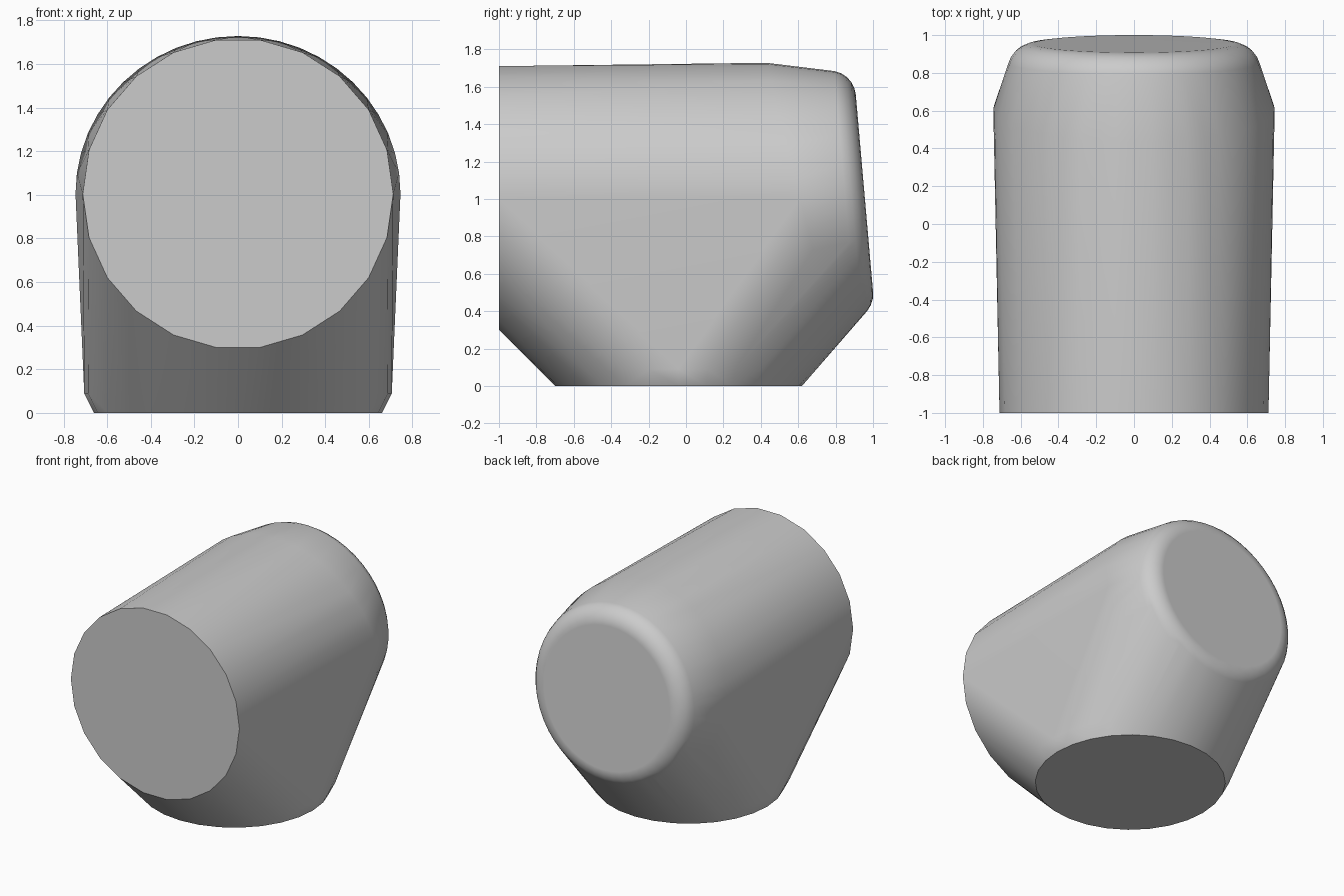
import bpy
import bmesh
from math import cos, sin, pi, radians
from mathutils import Vector

cube = bpy.data.objects.get("Cube")
if cube:
    bpy.data.objects.remove(cube, do_unlink=True)

grey = bpy.data.materials.new("plain grey")
grey.use_nodes = True
grey.diffuse_color = (0.6, 0.6, 0.6, 1)
grey.node_tree.nodes["Principled BSDF"].inputs["Base Color"].default_value = grey.diffuse_color


def ring(bm, centre_y, centre_z, radius, sides, tilt):
    """Circle of points; tilt 0 faces +y, 90 degrees faces +z."""
    up = Vector((0, -sin(tilt), cos(tilt)))
    for i in range(sides):
        a = 2 * pi * i / sides
        p = Vector((0, centre_y, centre_z)) + Vector((radius * cos(a), 0, 0)) + up * radius * sin(a)
        bm.verts.new(p)


bm = bmesh.new()

# Flat front end and the wider tilted shoulder
ring(bm, -1.0, 1.005, 0.712, 22, 0)
ring(bm, 0.61, 1.005, 0.745, 48, radians(14))

# Foot with a small chamfer
ring(bm, -0.04, 0.0, 0.66, 28, radians(90))
ring(bm, -0.04, 0.09, 0.705, 28, radians(90))

# Tilted rear cap with a rounded rim
tilt, flat, fillet = radians(5), 0.53, 0.14
for k in range(7):
    a = k * pi / 12
    depth = fillet * (1 - cos(a))
    ring(bm, 0.954 - depth * cos(tilt), 1.03 - depth * sin(tilt),
         flat + fillet * sin(a), 48, tilt)

# Stretch one skin over all the rings
hull = bmesh.ops.convex_hull(bm, input=bm.verts)
bmesh.ops.delete(bm, geom=[v for v in bm.verts if not v.link_faces], context="VERTS")
bmesh.ops.dissolve_limit(bm, angle_limit=radians(0.3), verts=bm.verts, edges=bm.edges)
bmesh.ops.recalc_face_normals(bm, faces=bm.faces)

mesh = bpy.data.meshes.new("rounded_body")
bm.to_mesh(mesh)
bm.free()
mesh.materials.append(grey)
body = bpy.data.objects.new("rounded_body", mesh)
bpy.context.collection.objects.link(body)

# Smooth sides with crisp end faces
bpy.ops.object.select_all(action="DESELECT")
body.select_set(True)
bpy.context.view_layer.objects.active = body
bpy.ops.object.shade_smooth_by_angle(angle=radians(30))
weighted = body.modifiers.new("weighted_normals", "WEIGHTED_NORMAL")
weighted.keep_sharp = True
